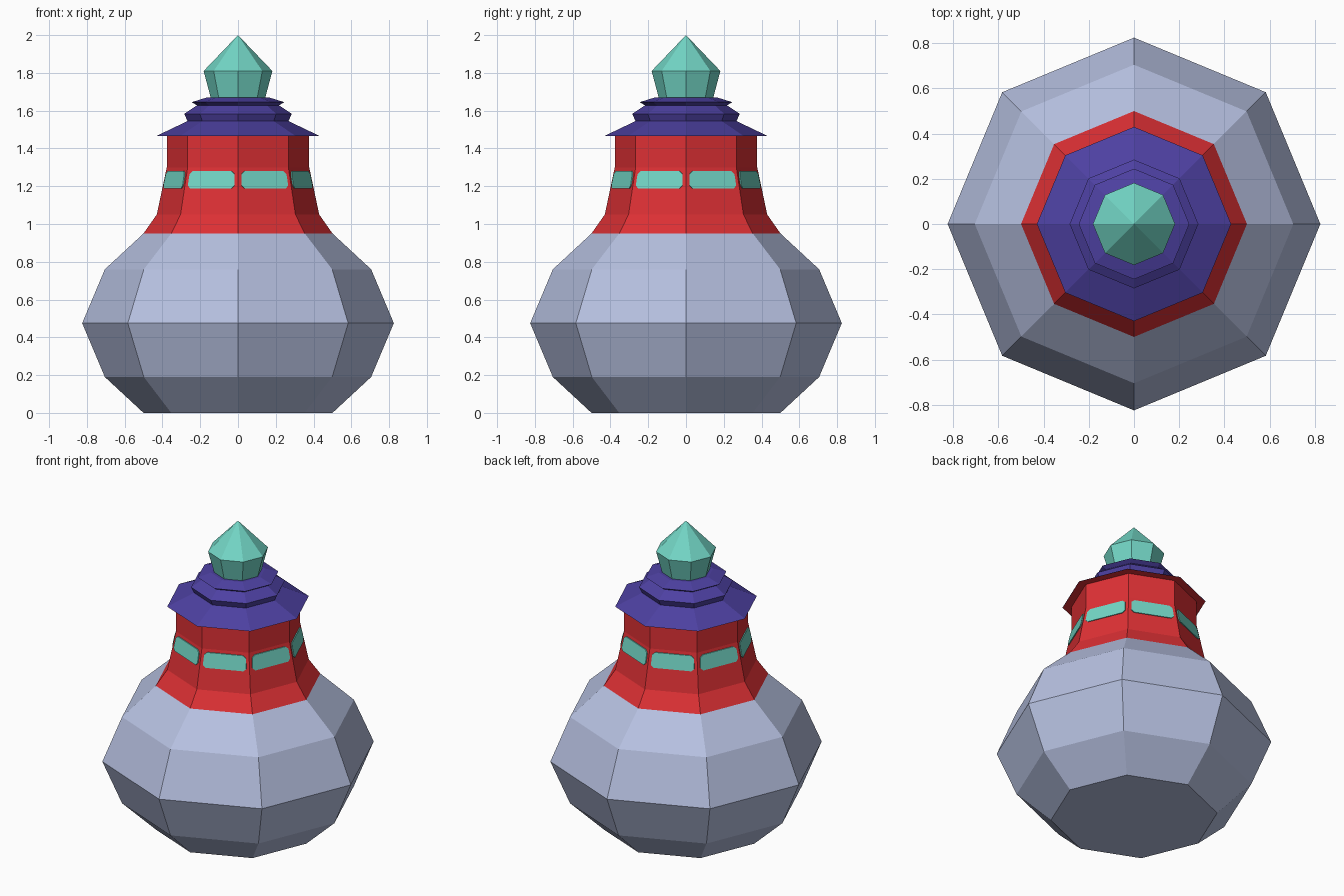
import bpy, bmesh, math
from mathutils import Vector

if "Cube" in bpy.data.objects:
    bpy.data.objects.remove(bpy.data.objects["Cube"])

SIDES = 8


def material(name, rgb):
    m = bpy.data.materials.new(name)
    m.diffuse_color = (*rgb, 1.0)
    m.use_nodes = True
    m.node_tree.nodes["Principled BSDF"].inputs["Base Color"].default_value = m.diffuse_color
    return m


grey = material("pale blue grey", (0.47, 0.53, 0.75))
red = material("red", (0.73, 0.03, 0.035))
purple = material("deep purple", (0.075, 0.052, 0.36))
mint = material("mint green", (0.17, 0.67, 0.56))


def finish(name, bm, mat):
    me = bpy.data.meshes.new(name)
    bmesh.ops.recalc_face_normals(bm, faces=bm.faces)
    bm.to_mesh(me)
    bm.free()
    me.materials.append(mat)
    ob = bpy.data.objects.new(name, me)
    bpy.context.collection.objects.link(ob)
    return ob


def lathe(name, profile, mat):
    """Octagonal solid from (radius, height) pairs; radius 0 makes a point."""
    bm = bmesh.new()
    rings = []
    for r, z in profile:
        n = SIDES if r > 0 else 1
        rings.append([bm.verts.new((r * math.cos(math.tau * i / SIDES),
                                    r * math.sin(math.tau * i / SIDES), z))
                      for i in range(n)])
    for a, b in zip(rings, rings[1:]):
        for i in range(SIDES):
            j = (i + 1) % SIDES
            if len(b) == 1:
                bm.faces.new((a[i], a[j], b[0]))
            else:
                bm.faces.new((a[i], a[j], b[j], b[i]))
    for ring in (rings[0], rings[-1]):
        if len(ring) > 1:
            bm.faces.new(ring)
    return finish(name, bm, mat)


# Round base
lathe("base", [(0.5, 0), (0.705, 0.19), (0.825, 0.475),
               (0.705, 0.76), (0.5, 0.95)], grey)

# Red tower with the eave underside
lathe("tower", [(0.5, 0.95), (0.43, 1.05), (0.377, 1.30),
                (0.377, 1.465), (0.428, 1.465)], red)

# Stepped roof
lathe("roof", [(0.43, 1.467), (0.267, 1.545), (0.285, 1.583),
               (0.217, 1.628), (0.245, 1.645), (0.165, 1.67)], purple)

# Crystal finial
lathe("crystal", [(0.142, 1.66), (0.182, 1.81), (0, 2.0)], mint)


# Windows: thin chamfered plates, one per tower side
def window_point(angle, side, inset, z, lift):
    r = 0.43 + (0.377 - 0.43) * (z - 1.05) / 0.25
    half = r * math.sin(math.pi / SIDES) - 0.019 - inset
    out = Vector((math.cos(angle), math.sin(angle), 0))
    along = Vector((-out.y, out.x, 0))
    return (out * (r * math.cos(math.pi / SIDES) + lift)
            + along * side * half + Vector((0, 0, z)))


OUTLINE = [(-1, 0.018, 1.187), (1, 0.018, 1.187), (1, 0, 1.203), (1, 0, 1.265),
           (1, 0.018, 1.281), (-1, 0.018, 1.281), (-1, 0, 1.265), (-1, 0, 1.203)]
bm = bmesh.new()
for k in range(SIDES):
    angle = math.tau * (k + 0.5) / SIDES
    back, front = [[bm.verts.new(window_point(angle, *p, lift)) for p in OUTLINE]
                   for lift in (-0.002, 0.006)]
    bm.faces.new(front)
    bm.faces.new(back[::-1])
    for i in range(len(OUTLINE)):
        j = (i + 1) % len(OUTLINE)
        bm.faces.new((back[i], back[j], front[j], front[i]))
finish("windows", bm, mint)
